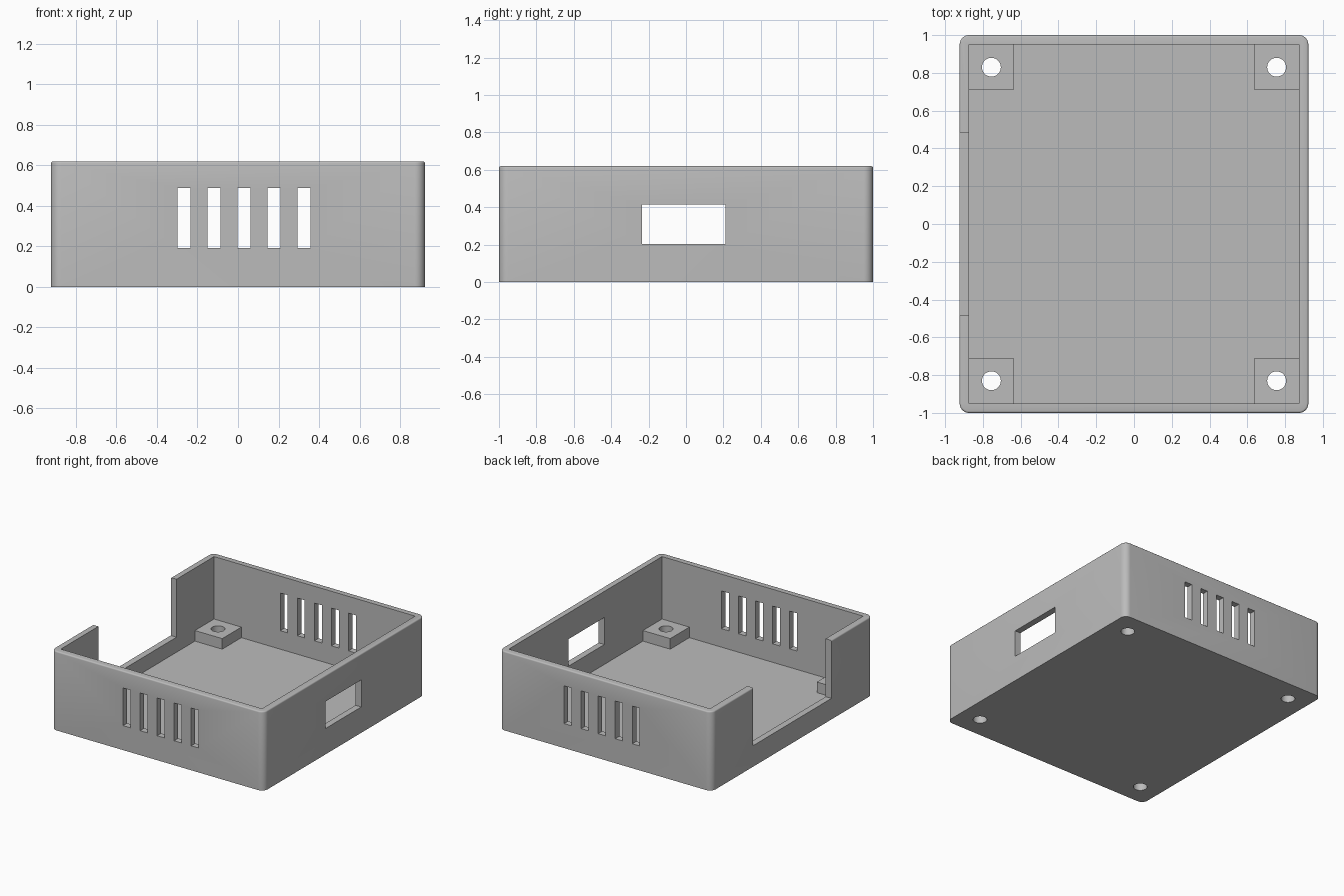
import bpy, bmesh, math
from mathutils import Matrix, Vector

old = bpy.data.objects.get("Cube")
if old:
    bpy.data.objects.remove(old, do_unlink=True)

# Main dimensions
HX, HY, TOP = 0.923, 1.0, 0.62
WALL, FLOOR = 0.05, 0.047
POST_TOP, POST_SIZE = 0.13, 0.237

grey = bpy.data.materials.new("plain grey")
grey.use_nodes = True
colour = (0.5, 0.5, 0.5, 1)
grey.diffuse_color = colour
grey.node_tree.nodes["Principled BSDF"].inputs["Base Color"].default_value = colour


def to_object(name, bm):
    mesh = bpy.data.meshes.new(name)
    bm.to_mesh(mesh)
    bm.free()
    mesh.materials.append(grey)
    obj = bpy.data.objects.new(name, mesh)
    bpy.context.collection.objects.link(obj)
    return obj


def box_mesh(x, y, z):
    """Box between the (low, high) pairs on each axis."""
    bm = bmesh.new()
    low, high = Vector((x[0], y[0], z[0])), Vector((x[1], y[1], z[1]))
    bmesh.ops.create_cube(bm, size=1, matrix=Matrix.Translation((low + high) / 2)
                          @ Matrix.Diagonal((*(high - low), 1)))
    return bm


def combine(target, tool, operation):
    """Apply a boolean to the target and discard the tool."""
    tool.hide_render = True
    mod = target.modifiers.new(tool.name, "BOOLEAN")
    mod.operation, mod.solver, mod.object = operation, "EXACT", tool
    bpy.context.view_layer.objects.active = target
    bpy.ops.object.modifier_apply(modifier=mod.name)
    bpy.data.objects.remove(tool, do_unlink=True)


def cut(name, x, y, z):
    combine(case, to_object(name, box_mesh(x, y, z)), "DIFFERENCE")


# Outer block with rounded upright corners and a softened top rim
bm = box_mesh((-HX, HX), (-HY, HY), (0, TOP))
upright = [e for e in bm.edges if abs(e.verts[0].co.z - e.verts[1].co.z) > 0.1]
bmesh.ops.bevel(bm, geom=upright, offset=WALL, segments=8, profile=0.5, affect="EDGES")
rim = [e for e in bm.edges if all(v.co.z > TOP - 0.001 for v in e.verts)]
bmesh.ops.bevel(bm, geom=rim, offset=0.01, segments=3, profile=0.5, affect="EDGES")
case = to_object("open_case", bm)

# Hollow interior
ix, iy = HX - WALL, HY - WALL
cut("cavity", (-ix, ix), (-iy, iy), (FLOOR, 1))

# Corner posts, each drilled through the floor
for sx in (-1, 1):
    for sy in (-1, 1):
        xs = sorted((sx * (ix - POST_SIZE), sx * (ix + 0.02)))
        ys = sorted((sy * (iy - POST_SIZE), sy * (iy + 0.02)))
        post = to_object("corner_post", box_mesh(xs, ys, (0.02, POST_TOP)))
        combine(case, post, "UNION")
        drill = bmesh.new()
        bmesh.ops.create_cone(drill, cap_ends=True, segments=32, radius1=0.05,
                              radius2=0.05, depth=1,
                              matrix=Matrix.Translation((sx * 0.755, sy * 0.83, 0)))
        combine(case, to_object("screw_hole", drill), "DIFFERENCE")

# Vent slots through the front and back walls
for i in range(5):
    x = -0.298 + 0.148 * i
    cut("vent_slot", (x, x + 0.064), (-2, 2), (0.192, 0.488))

# Port window in the left wall and wide notch in the right wall
cut("port_window", (0.8, 1.2), (-0.235, 0.21), (0.203, 0.415))
cut("side_notch", (-1.2, -0.8), (-0.485, 0.485), (0.165, 1))

# Smooth rounded corners and holes, crisp edges elsewhere
bpy.ops.object.select_all(action="DESELECT")
case.select_set(True)
bpy.context.view_layer.objects.active = case
bpy.ops.object.shade_smooth_by_angle(angle=math.radians(35))
